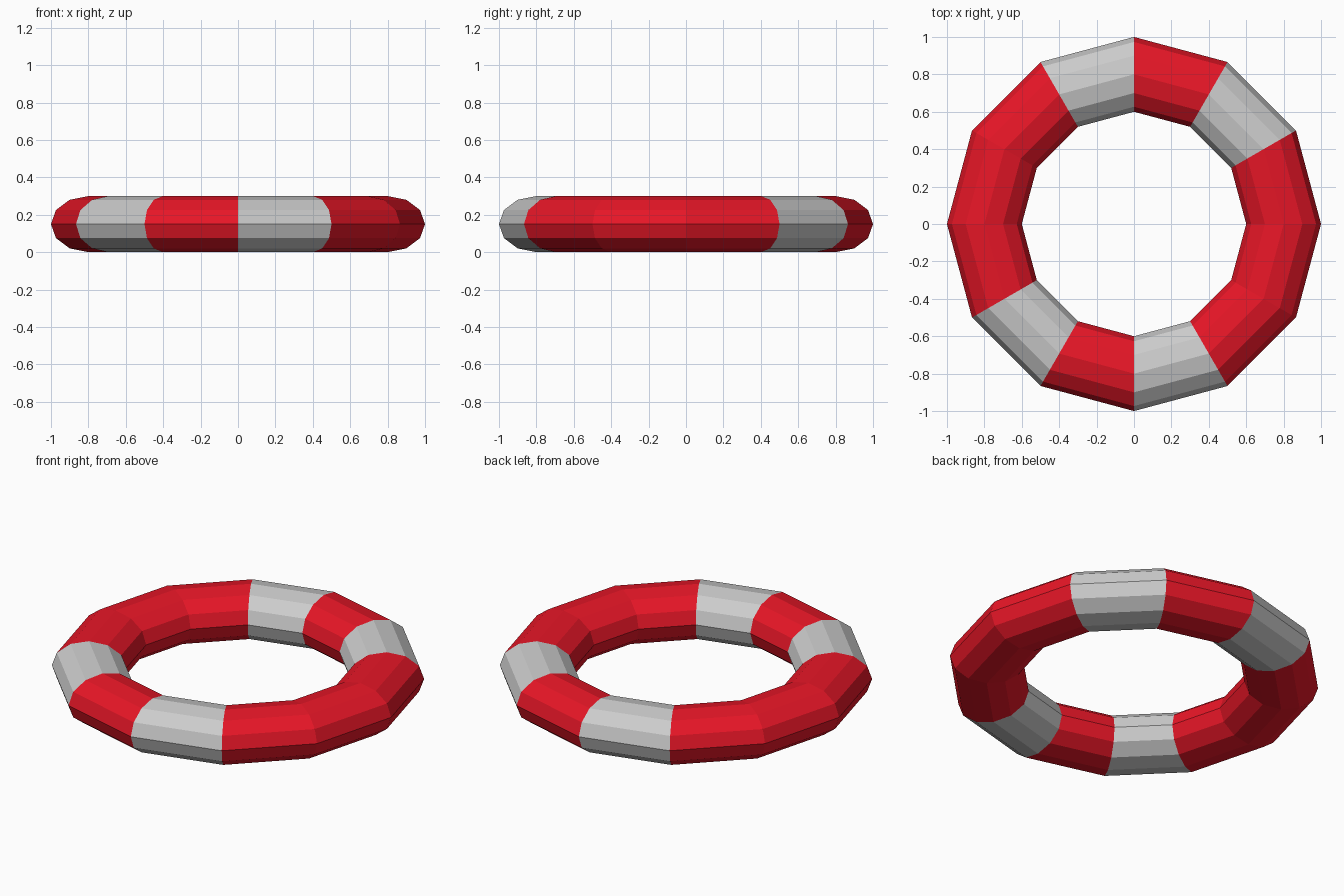
import bpy, bmesh
from math import cos, sin, radians

if "Cube" in bpy.data.objects:
    bpy.data.objects.remove(bpy.data.objects["Cube"])

SEGMENTS, SIDES = 12, 12
RING_R, TUBE_R, TUBE_H = 0.8, 0.2, 0.15
WHITE = {1, 3, 7, 9}


def tube_bands(name, bands, color=None):
    """Build the chosen 30 degree sections of the faceted, flattened ring."""
    bm = bmesh.new()
    rings = []
    for i in range(SEGMENTS):
        a = radians(i * 360 / SEGMENTS)
        ring = []
        for j in range(SIDES):
            b = radians(j * 360 / SIDES)
            r = RING_R + TUBE_R * cos(b)
            ring.append(bm.verts.new((r * cos(a), r * sin(a), TUBE_H + TUBE_H * sin(b))))
        rings.append(ring)
    for i in bands:
        p, q = rings[i], rings[(i + 1) % SEGMENTS]
        for j in range(SIDES):
            k = (j + 1) % SIDES
            bm.faces.new((p[j], q[j], q[k], p[k]))
    bmesh.ops.delete(bm, geom=[v for v in bm.verts if not v.link_faces], context='VERTS')
    mesh = bpy.data.meshes.new(name)
    bm.to_mesh(mesh)
    bm.free()
    obj = bpy.data.objects.new(name, mesh)
    bpy.context.collection.objects.link(obj)
    if color:
        mat = bpy.data.materials.new(name + "_color")
        mat.diffuse_color = color
        mat.use_nodes = True
        mat.node_tree.nodes["Principled BSDF"].inputs["Base Color"].default_value = mat.diffuse_color
        mesh.materials.append(mat)
    return obj


# Red body of the life ring
tube_bands("red_sections", [i for i in range(SEGMENTS) if i not in WHITE], (0.8, 0.008, 0.02, 1))
# Pale bands between the red sections
tube_bands("pale_bands", sorted(WHITE))
